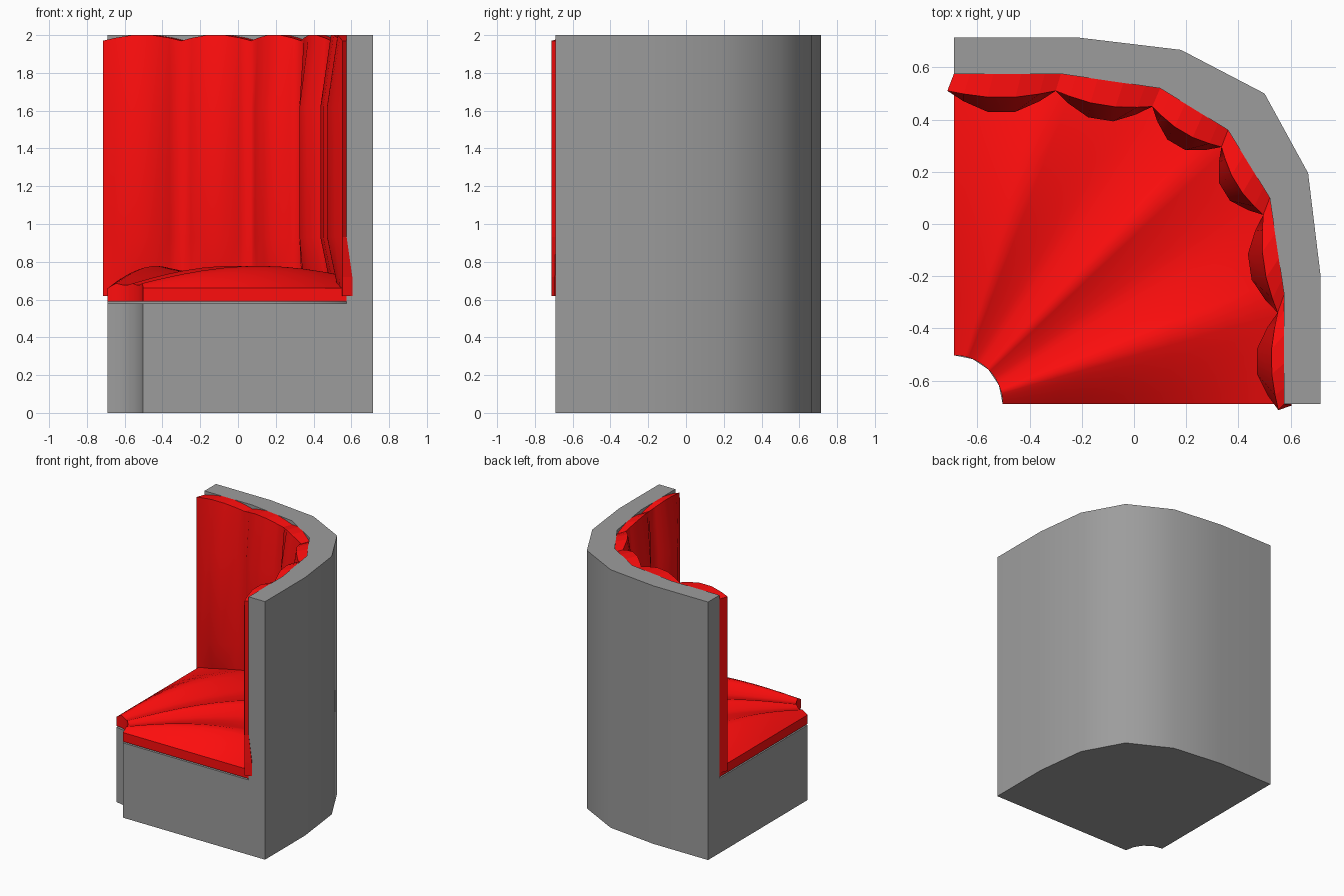
import bpy, bmesh
from math import sin, cos, pi, radians
from mathutils import Vector

if "Cube" in bpy.data.objects:
    bpy.data.objects.remove(bpy.data.objects["Cube"])

OUTER = [(-.69, .715), (-.22, .715), (.18, .667), (.5, .5), (.667, .195), (.715, -.2), (.715, -.69)]
INNER = [(-.69, .575), (-.28, .575), (.1, .52), (.36, .36), (.52, .1), (.575, -.27), (.575, -.69)]
SEAMS = [(-.715, .51), (-.30, .51), (.07, .45), (.335, .295), (.495, .035), (.55, -.34), (.553, -.713)]
C, R = Vector((-.69, -.69)), .187


def material(name, color):
    m = bpy.data.materials.new(name)
    m.diffuse_color = (*color, 1)
    m.use_nodes = True
    m.node_tree.nodes["Principled BSDF"].inputs["Base Color"].default_value = m.diffuse_color
    return m


red = material("red_upholstery", (1, .004, .004))
grey = material("grey_shell", (.335, .335, .335))


def finish(name, bm, mat, angle=35):
    bmesh.ops.recalc_face_normals(bm, faces=bm.faces)
    me = bpy.data.meshes.new(name)
    bm.to_mesh(me)
    bm.free()
    ob = bpy.data.objects.new(name, me)
    bpy.context.collection.objects.link(ob)
    me.materials.append(mat)
    bpy.ops.object.select_all(action='DESELECT')
    ob.select_set(True)
    bpy.context.view_layer.objects.active = ob
    bpy.ops.object.shade_smooth_by_angle(angle=radians(angle), keep_sharp_edges=True)


def along(path, t):
    i = min(int(t), len(path) - 2)
    return Vector(path[i]).lerp(Vector(path[i + 1]), t - i)


def arc(f):
    a = pi / 2 * (1 - f)
    return C + R * Vector((cos(a), sin(a)))


def prism(name, pts, z):
    bm = bmesh.new()
    f = bm.faces.new([bm.verts.new((p[0], p[1], 0)) for p in pts])
    up = bmesh.ops.extrude_face_region(bm, geom=[f])
    bmesh.ops.translate(bm, vec=(0, 0, z), verts=[v for v in up['geom'] if isinstance(v, bmesh.types.BMVert)])
    finish(name, bm, grey)


def loft(bm, rings, soft=()):
    """Closed rings joined into a capped solid; only edges between two soft columns stay smooth."""
    rows = [[bm.verts.new(p) for p in r] for r in rings]
    n = len(rows[0])
    front = set()
    for a, b in zip(rows, rows[1:]):
        for i in range(n):
            j = (i + 1) % n
            f = bm.faces.new((a[i], a[j], b[j], b[i]))
            if i in soft:
                front.add(f)
    bm.faces.new(rows[0])
    bm.faces.new(rows[-1][::-1])
    if soft:
        for e in bm.edges:
            e.smooth = all(f in front for f in e.link_faces)


# Grey shell: tall curved wall and low base
prism("back_wall", OUTER + INNER[::-1], 2.0)
prism("seat_base", INNER + [arc(1 - i / 4) for i in range(5)], .58)

# Seat cushion: three ridges fanning out from the front arc, soft valleys between
bm = bmesh.new()
rings = []
NT, NU = 36, 10
for k in range(NT + 1):
    t = 6 * k / NT
    d = min(abs(t - r) for r in (1, 3, 5))
    if 1 < t < 5:
        puff = .62 + .38 * (1 - d) ** 1.6
    else:
        puff = 1 - d ** 1.3
    a, b = arc(t / 6), along(INNER, t)
    ring = [(*b, .59), (*a, .59)]
    for i in range(NU + 1):
        u = i / NU
        ring.append((*a.lerp(b, u), .66 + .118 * puff * sin(pi * (.07 + .75 * u))))
    rings.append(ring)
loft(bm, rings, soft=range(2, NU + 2))
finish("seat_cushion", bm, red, 180)

# Back cushion: six vertical padded channels following the wall
ACROSS = [(0, 0), (.15, .5), (.37, 1), (.63, 1), (.85, .5)]
LEVELS = [(.62, .2), (.72, .45), (.93, 1), (1.62, 1), (1.97, .3)]
bm = bmesh.new()
rings = []
for z, depth in LEVELS:
    top = .03 if z > 1.9 else 0
    face, rear = [], []
    for s in range(6):
        p, q = Vector(SEAMS[s]), Vector(SEAMS[s + 1])
        d = (q - p).normalized()
        out = Vector((d.y, -d.x))
        for t, b in ACROSS:
            face.append((*(p.lerp(q, t) + out * .08 * b * depth), z + top * b))
            rear.append((*along(INNER, s + t), z + top * b))
    face.append((*SEAMS[6], z))
    # the loose end flares slightly over the wall edge near the seat
    rear.append((.605, -.695, z) if z < .8 else (*INNER[6], z))
    rings.append(face + rear[::-1])
# close top and bottom with quad strips instead of one large cap
n = len(rings[0])
loft(bm, rings, soft=range(n // 2 - 1))
for cap in [f for f in bm.faces if len(f.verts) == n]:
    v = list(cap.verts)
    v.sort(key=lambda x: x.index)
    bm.verts.index_update()
    v.sort(key=lambda x: x.index)
    bm.faces.remove(cap)
    for i in range(n // 2 - 1):
        bm.faces.new((v[i], v[i + 1], v[n - 2 - i], v[n - 1 - i]))
for e in bm.edges:
    if len({round(v.co.z, 1) for v in e.verts}) == 1 and (e.verts[0].co.z > 1.9 or e.verts[0].co.z < .65):
        e.smooth = False
finish("back_cushion", bm, red, 180)
